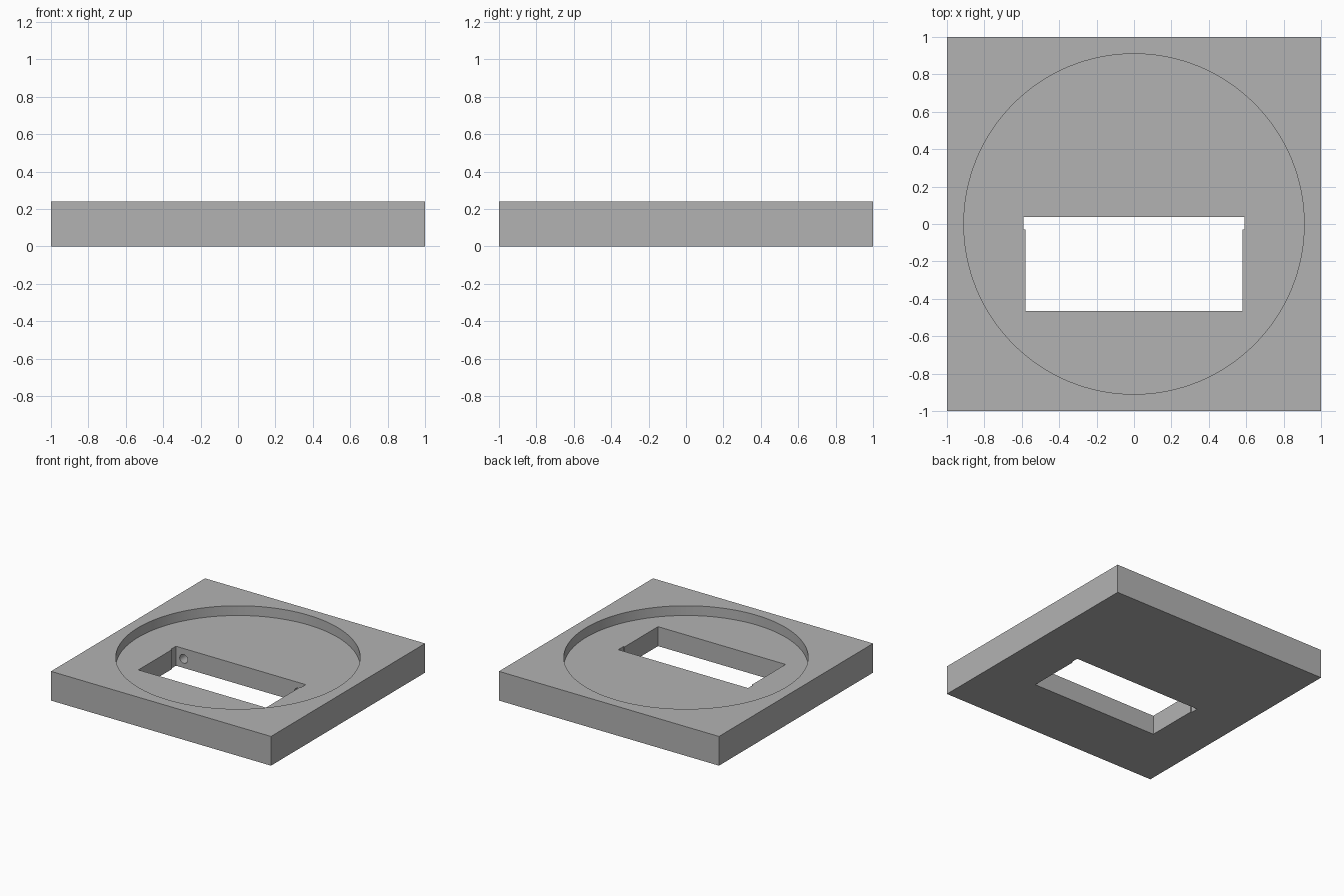
import bpy, bmesh, math
from mathutils import Matrix

cube = bpy.data.objects.get("Cube")
if cube:
    bpy.data.objects.remove(cube, do_unlink=True)

HEIGHT, FLOOR = 0.24, 0.16

grey = bpy.data.materials.new("plain grey")
grey.use_nodes = True
colour = (0.45, 0.45, 0.45, 1)
grey.diffuse_color = colour
grey.node_tree.nodes["Principled BSDF"].inputs["Base Color"].default_value = colour


def finish(name, bm):
    bmesh.ops.recalc_face_normals(bm, faces=bm.faces)
    mesh = bpy.data.meshes.new(name)
    bm.to_mesh(mesh)
    bm.free()
    mesh.materials.append(grey)
    obj = bpy.data.objects.new(name, mesh)
    bpy.context.collection.objects.link(obj)
    return obj


def prism(name, outline, bottom, top):
    bm = bmesh.new()
    face = bm.faces.new([bm.verts.new((x, y, bottom)) for x, y in outline])
    side = bmesh.ops.extrude_face_region(bm, geom=[face])["geom"]
    verts = [v for v in side if isinstance(v, bmesh.types.BMVert)]
    bmesh.ops.translate(bm, verts=verts, vec=(0, 0, top - bottom))
    return finish(name, bm)


def cylinder(name, radius, depth, centre, sides, tilt=0):
    bm = bmesh.new()
    bmesh.ops.create_cone(bm, cap_ends=True, segments=sides, radius1=radius,
                          radius2=radius, depth=depth,
                          matrix=Matrix.Translation(centre) @ Matrix.Rotation(tilt, 4, "X"))
    return finish(name, bm)


# Square base plate
plate = prism("base_plate", [(-1, -1), (1, -1), (1, 1), (-1, 1)], 0, HEIGHT)

# Shallow round recess in the top
cutters = [cylinder("round_recess", 0.91, 0.2, (0, 0, FLOOR + 0.1), 128)]

# Rectangular window, slightly wider along its back edge
half = [(0.58, -0.465), (0.58, -0.03), (0.59, -0.03), (0.59, 0.037)]
outline = half + [(-x, y) for x, y in reversed(half)]
cutters.append(prism("window_opening", outline, -0.1, 0.5))

# Blind screw holes in the window's back wall
for side in (-1, 1):
    cutters.append(cylinder("screw_hole", 0.036, 0.2, (side * 0.52, 0.037, 0.075),
                            32, math.pi / 2))

for cutter in cutters:
    cutter.hide_render = True
    cut = plate.modifiers.new(cutter.name, "BOOLEAN")
    cut.operation = "DIFFERENCE"
    cut.solver = "EXACT"
    cut.object = cutter

# Apply the cuts and discard the cutters
bpy.context.view_layer.objects.active = plate
plate.select_set(True)
for name in [m.name for m in plate.modifiers]:
    bpy.ops.object.modifier_apply(modifier=name)
for cutter in cutters:
    bpy.data.objects.remove(cutter, do_unlink=True)
bpy.ops.object.shade_smooth_by_angle(angle=math.radians(30))
